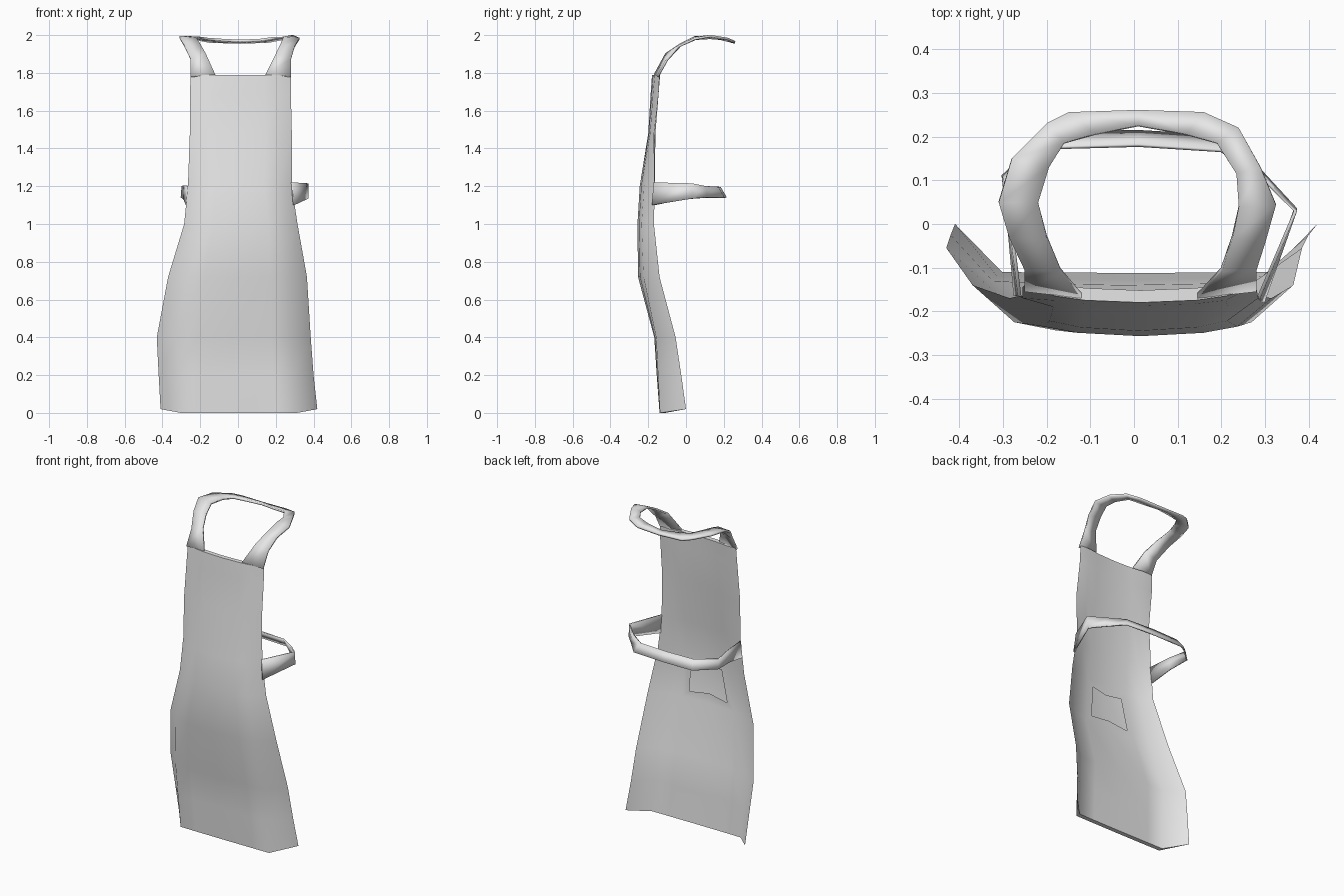
import bpy
import bmesh

if "Cube" in bpy.data.objects:
    bpy.data.objects.remove(bpy.data.objects["Cube"], do_unlink=True)

GREY = (0.8, 0.8, 0.8, 1.0)
cloth = bpy.data.materials.new("pale_grey_cloth")
cloth.use_nodes = True
cloth.diffuse_color = GREY
bsdf = next(n for n in cloth.node_tree.nodes if n.type == "BSDF_PRINCIPLED")
bsdf.inputs["Base Color"].default_value = GREY


def finish(name, bm, thickness=0.0, angle=0.9):
    """Turn a bmesh into a smooth cloth object, with optional thickness."""
    bmesh.ops.remove_doubles(bm, verts=bm.verts, dist=0.0005)
    bmesh.ops.recalc_face_normals(bm, faces=bm.faces)
    mesh = bpy.data.meshes.new(name)
    bm.to_mesh(mesh)
    bm.free()
    mesh.materials.append(cloth)
    obj = bpy.data.objects.new(name, mesh)
    bpy.context.collection.objects.link(obj)
    if thickness:
        mod = obj.modifiers.new("thickness", "SOLIDIFY")
        mod.thickness = thickness
        mod.offset = 0
    bpy.ops.object.select_all(action="DESELECT")
    obj.select_set(True)
    bpy.context.view_layer.objects.active = obj
    bpy.ops.object.shade_smooth_by_angle(angle=angle)
    return obj


def skin(bm, rows):
    """Quads between neighbouring rows of points."""
    grid = [[bm.verts.new(p) for p in row] for row in rows]
    faces = []
    for a, b in zip(grid, grid[1:]):
        for i in range(len(a) - 1):
            faces.append(bm.faces.new((a[i], a[i + 1], b[i + 1], b[i])))
    return grid, faces


# Apron panel: height, right x, left x, depth at centre, fold and edge
PANEL = [
    (0.00, -0.41, 0.42, -0.140, -0.138, 0.000),
    (0.20, -0.42, 0.40, -0.155, -0.148, -0.025),
    (0.40, -0.43, 0.385, -0.168, -0.158, -0.055),
    (0.72, -0.37, 0.365, -0.254, -0.225, -0.140),
    (1.00, -0.285, 0.315, -0.257, -0.235, -0.170),
    (1.20, -0.265, 0.285, -0.245, -0.222, -0.165),
    (1.48, -0.255, 0.285, -0.200, -0.190, -0.170),
    (1.69, -0.255, 0.28, -0.187, -0.175, -0.145),
    (1.79, -0.25, 0.28, -0.180, -0.165, -0.140),
]
COLUMNS = [-1, -0.74, -0.48, 0, 0.48, 0.74, 1]


def panel_rows(gap):
    """Points of one cloth layer; layers meet at the side edges."""
    rows = []
    for z, x0, x1, yc, yf, ye in PANEL:
        row = []
        for u in COLUMNS:
            a = abs(u)
            y = {0: yc, 0.48: yc * 0.65 + yf * 0.35, 0.74: yf, 1: ye}[a]
            lift = 0.02 if a == 1 and z == 0 else 0.0
            row.append(((x0 + x1) / 2 + u * (x1 - x0) / 2,
                        y + (gap if a < 1 else 0), z + lift))
        rows.append(row)
    return rows


bm = bmesh.new()
front, _ = skin(bm, panel_rows(0.0))
back, lining = skin(bm, panel_rows(0.028))
for r in (0, -1):  # close hem and neckline
    for i in range(len(COLUMNS) - 1):
        quad = (front[r][i], front[r][i + 1], back[r][i + 1], back[r][i])
        bm.faces.new(quad)

# Opening in the lining behind the lap
n = len(COLUMNS) - 1
hole = [lining[3 * n + 2], lining[3 * n + 3]]
bmesh.ops.recalc_face_normals(bm, faces=bm.faces)
bmesh.ops.inset_region(bm, faces=hole, thickness=0.06)
bmesh.ops.delete(bm, geom=hole, context="FACES")
finish("apron_panel", bm)

# Neck strap: outer and inner edge points from right shoulder to left
NECK = [
    ((-0.25, -0.15, 1.78), (-0.12, -0.165, 1.79)),
    ((-0.25, -0.10, 1.87), (-0.17, -0.105, 1.90)),
    ((-0.285, -0.03, 1.945), (-0.20, -0.03, 1.95)),
    ((-0.31, 0.05, 1.99), (-0.22, 0.05, 1.98)),
    ((-0.28, 0.15, 1.99), (-0.195, 0.13, 1.985)),
    ((-0.20, 0.23, 1.975), (-0.16, 0.185, 1.98)),
    ((-0.15, 0.255, 1.965), (-0.09, 0.205, 1.975)),
    ((0.01, 0.26, 1.96), (0.01, 0.225, 1.97)),
    ((0.16, 0.255, 1.965), (0.12, 0.205, 1.975)),
    ((0.24, 0.22, 1.98), (0.19, 0.185, 1.985)),
    ((0.29, 0.13, 1.995), (0.235, 0.115, 1.985)),
    ((0.325, 0.045, 1.98), (0.24, 0.04, 1.985)),
    ((0.30, -0.04, 1.94), (0.225, -0.03, 1.95)),
    ((0.28, -0.10, 1.87), (0.20, -0.105, 1.90)),
    ((0.28, -0.15, 1.78), (0.145, -0.165, 1.79)),
]
bm = bmesh.new()
skin(bm, NECK)
finish("neck_strap", bm, 0.012)

# Waist strap: upper and lower edge points around the back
WAIST = [
    ((-0.262, -0.165, 1.20), (-0.272, -0.165, 1.10)),
    ((-0.28, -0.02, 1.205), (-0.285, -0.02, 1.13)),
    ((-0.295, 0.10, 1.20), (-0.30, 0.11, 1.14)),
    ((-0.17, 0.175, 1.195), (-0.19, 0.21, 1.14)),
    ((0.01, 0.18, 1.195), (0.01, 0.212, 1.14)),
    ((0.20, 0.168, 1.195), (0.22, 0.20, 1.14)),
    ((0.30, 0.10, 1.20), (0.30, 0.11, 1.14)),
    ((0.37, 0.03, 1.215), (0.37, 0.035, 1.135)),
    ((0.285, -0.17, 1.22), (0.295, -0.18, 1.10)),
]
bm = bmesh.new()
skin(bm, WAIST)
finish("waist_strap", bm, 0.008)
